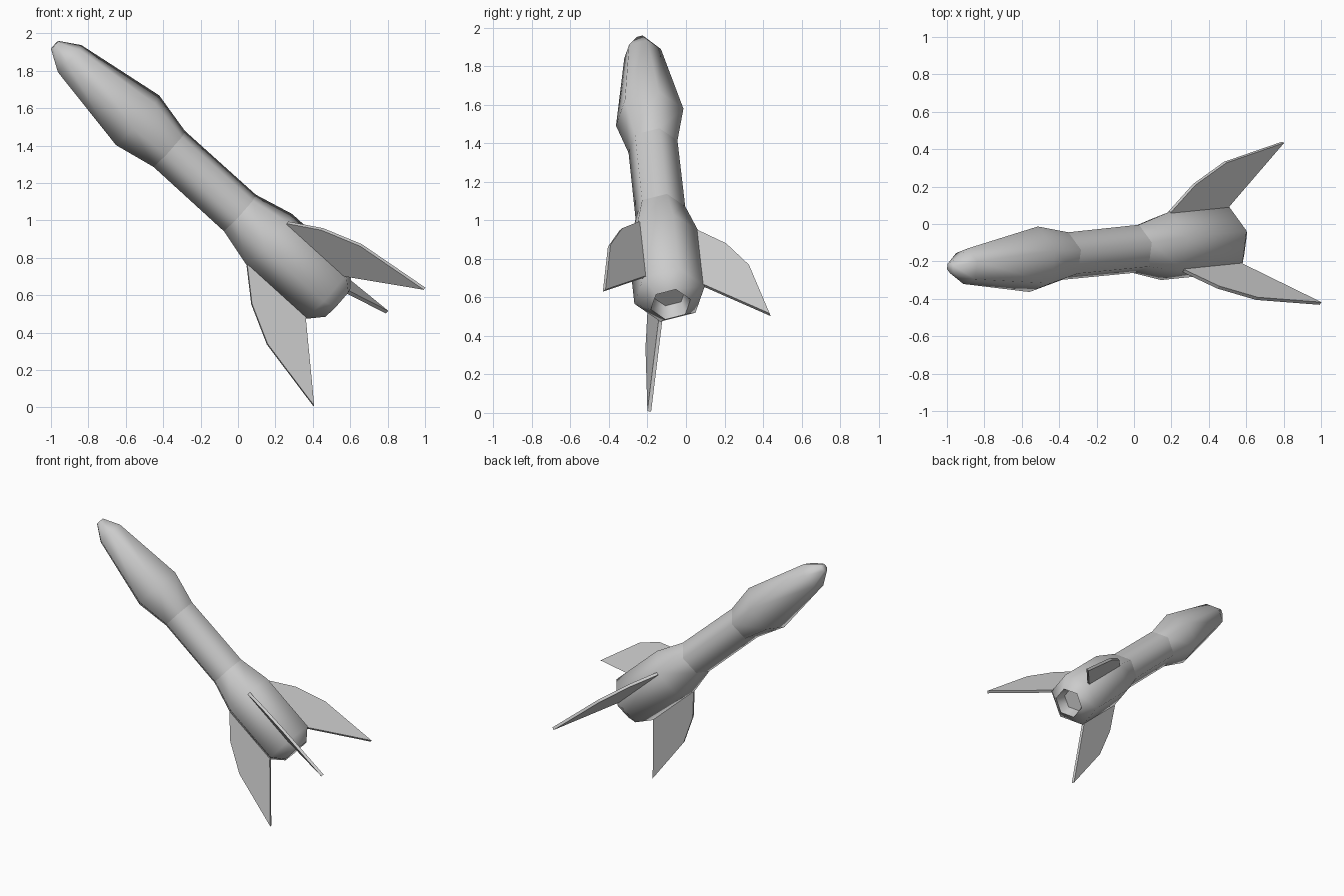
import bpy, bmesh
from math import cos, sin, pi, radians
from mathutils import Vector, Matrix

if "Cube" in bpy.data.objects:
    bpy.data.objects.remove(bpy.data.objects["Cube"])

# Tilted rocket frame: local Z runs toward the tail, local X points along the lower fin
Z = Vector((0.739, 0.075, -0.670)).normalized()
X = Vector((-0.325, -0.130, -0.373))
X = (X - Z * X.dot(Z)).normalized()
Y = Z.cross(X)
FRAME = Matrix.Translation((0.01, -0.133, 1.04)) @ Matrix((X, Y, Z)).transposed().to_4x4()


def make_object(name, bm, matrix, angle=None):
    bmesh.ops.recalc_face_normals(bm, faces=bm.faces)
    mesh = bpy.data.meshes.new(name)
    bm.to_mesh(mesh)
    bm.free()
    obj = bpy.data.objects.new(name, mesh)
    bpy.context.collection.objects.link(obj)
    obj.matrix_world = matrix
    if angle:
        bpy.ops.object.select_all(action='DESELECT')
        obj.select_set(True)
        bpy.context.view_layer.objects.active = obj
        bpy.ops.object.shade_smooth_by_angle(angle=radians(angle))
    return obj


def lathe(name, profile, cap_start=False, cap_end=False):
    """Six-sided shell through (radius, position along axis) pairs."""
    bm = bmesh.new()
    rings = [[bm.verts.new((r * cos(i * pi / 3), r * sin(i * pi / 3), t)) for i in range(6)]
             for r, t in profile]
    for a, b in zip(rings, rings[1:]):
        for i in range(6):
            j = (i + 1) % 6
            bm.faces.new((a[i], a[j], b[j], b[i]))
    if cap_start:
        bm.faces.new(rings[0])
    if cap_end:
        bm.faces.new(rings[-1])
    return make_object(name, bm, FRAME, 75)


# Body sections
lathe("nose_cone", [(0.03, -1.341), (0.099, -1.232), (0.182, -0.74), (0.132, -0.511)], cap_start=True)
lathe("middle_tube", [(0.132, -0.511), (0.134, 0.0)])
# Tail bulge with a recessed exhaust opening
lathe("tail_section", [(0.134, 0.0), (0.19, 0.215), (0.19, 0.638), (0.107, 0.712),
                       (0.085, 0.63)], cap_end=True)

# Three swept fins, rooted on alternate hexagon corners
FIN = [(0.17, 0.215), (0.19, 0.215), (0.329, 0.368), (0.436, 0.573),
       (0.516, 0.979), (0.19, 0.638), (0.17, 0.63)]
THICK = 0.02
for k, name in enumerate(("lower_fin", "left_fin", "right_fin")):
    bm = bmesh.new()
    face = bm.faces.new([bm.verts.new((r, -THICK / 2, t)) for r, t in FIN])
    out = bmesh.ops.extrude_face_region(bm, geom=[face])
    moved = [v for v in out["geom"] if isinstance(v, bmesh.types.BMVert)]
    bmesh.ops.translate(bm, verts=moved, vec=(0, THICK, 0))
    make_object(name, bm, FRAME @ Matrix.Rotation(k * 2 * pi / 3, 4, 'Z'))
